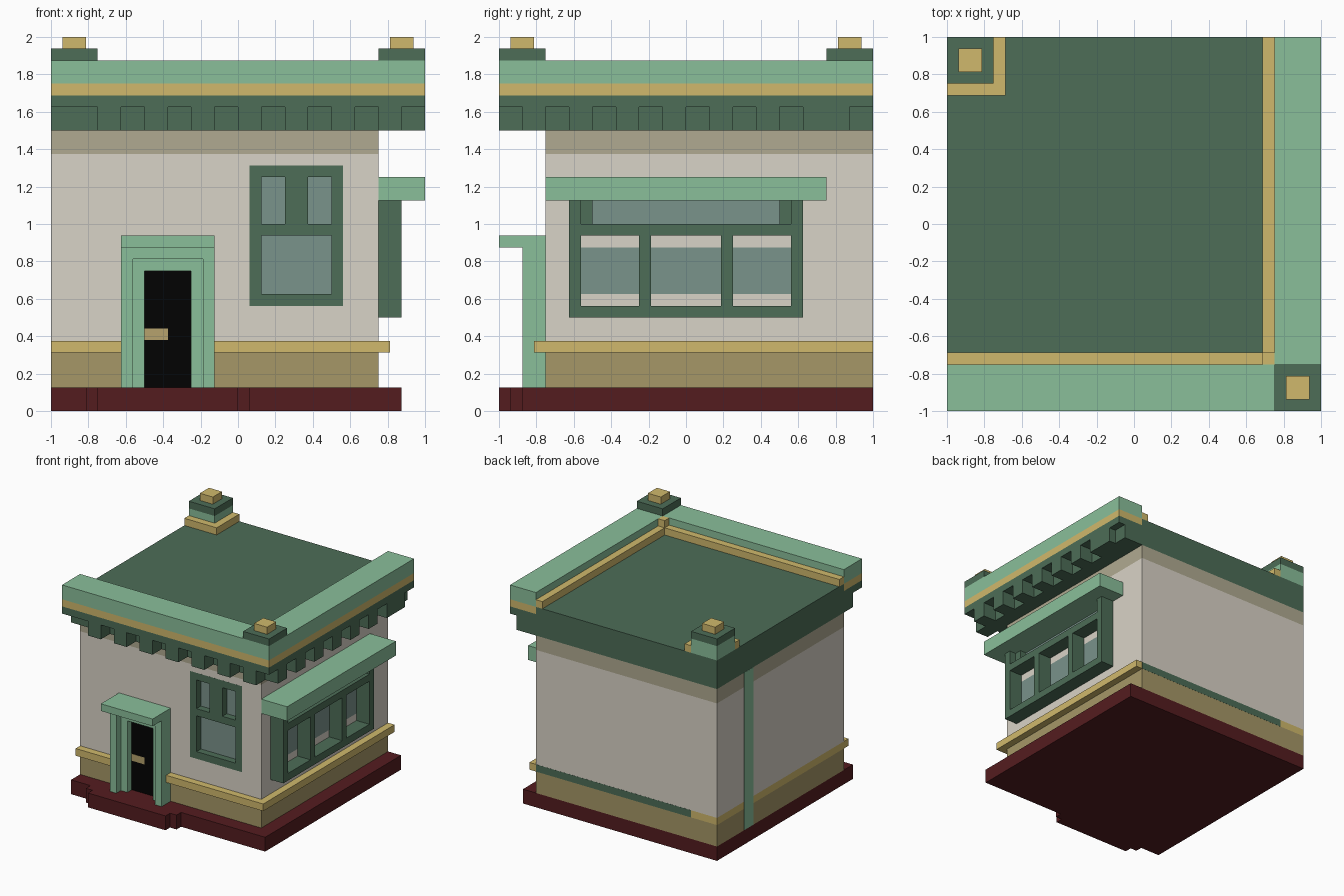
import bpy, bmesh
from mathutils import Vector

if "Cube" in bpy.data.objects:
    bpy.data.objects.remove(bpy.data.objects["Cube"], do_unlink=True)


def material(name, rgb):
    lin = [((c / 255 + 0.055) / 1.055) ** 2.4 if c > 10 else c / 255 / 12.92 for c in rgb]
    m = bpy.data.materials.new(name)
    m.use_nodes = True
    m.diffuse_color = (*lin, 1)
    m.node_tree.nodes["Principled BSDF"].inputs["Base Color"].default_value = (*lin, 1)
    return m


MAROON = material("maroon_base", (84, 28, 31))
OLIVE = material("olive_wall", (166, 151, 103))
GOLD = material("gold_trim", (208, 185, 108))
CREAM = material("cream_wall", (217, 211, 199))
KHAKI = material("khaki_band", (176, 170, 145))
DARK = material("dark_green", (77, 109, 87))
LIGHT = material("light_green", (138, 191, 154))
GLASS = material("grey_glass", (122, 147, 139))
BLACK = material("black_door", (2, 2, 2))
TAN = material("tan_handle", (182, 162, 109))


def part(name, mat, *boxes):
    """One object from boxes given as (x0, x1, y0, y1, z0, z1)."""
    bm = bmesh.new()
    for x0, x1, y0, y1, z0, z1 in boxes:
        verts = bmesh.ops.create_cube(bm, size=1)["verts"]
        size = Vector((x1 - x0, y1 - y0, z1 - z0))
        mid = Vector((x0 + x1, y0 + y1, z0 + z1)) / 2
        for v in verts:
            v.co = Vector(a * b for a, b in zip(v.co, size)) + mid
    me = bpy.data.meshes.new(name)
    bm.to_mesh(me)
    bm.free()
    me.materials.append(mat)
    ob = bpy.data.objects.new(name, me)
    bpy.context.collection.objects.link(ob)
    return ob


# Stepped base
part("base", MAROON, (-1, 0.875, -0.875, 1, 0, 0.125),
     (-0.8125, 0.0625, -0.9375, -0.875, 0, 0.125),
     (-0.75, 0, -1, -0.9375, 0, 0.125))

# Wall courses
B = (-1, 0.75, -0.75, 1)
part("lower_wall", OLIVE, (*B, 0.125, 0.3125))
part("trim_course", GOLD, (*B, 0.3125, 0.375),
     (-1, -0.625, -0.8125, -0.75, 0.3125, 0.375),
     (-0.125, 0.8125, -0.8125, -0.75, 0.3125, 0.375),
     (0.75, 0.8125, -0.75, 1, 0.3125, 0.375))
wall = part("main_wall", CREAM, (*B, 0.375, 1.375))
part("upper_band", KHAKI, (*B, 1.375, 1.5))
part("back_stripe", DARK, (-0.75, 0.75, 0.999, 1.001, 0.3125, 0.375))
part("side_stripe", LIGHT, (-1.001, -0.999, 0.5, 0.625, 0.125, 1.5))

# Front window recess cut from the wall
cutter = part("window_cutter", CREAM, (0.0625, 0.5625, -0.8, -0.6875, 0.5625, 1.3125))
cutter.hide_render = True
mod = wall.modifiers.new("recess", 'BOOLEAN')
mod.operation = 'DIFFERENCE'
mod.solver = 'EXACT'
mod.object = cutter
bpy.context.view_layer.objects.active = wall
bpy.ops.object.modifier_apply(modifier="recess")
bpy.data.objects.remove(cutter, do_unlink=True)

# Front window, flush with the wall
FY = (-0.7505, -0.6875)
part("front_window_frame", DARK,
     (0.0625, 0.125, *FY, 0.5625, 1.3125), (0.5, 0.5625, *FY, 0.5625, 1.3125),
     (0.125, 0.5, *FY, 0.5625, 0.625), (0.125, 0.5, *FY, 0.9375, 1.0),
     (0.125, 0.5, *FY, 1.25, 1.3125), (0.25, 0.375, *FY, 1.0, 1.25))
part("front_window_glass", GLASS, (0.125, 0.5, -0.69, -0.687, 0.625, 1.25))

# Side window with awning
SX = (0.75, 0.875)
frame = [(*SX, y, y + 0.0625, 0.5625, 0.9375) for y in (-0.25, 0.1875)]
frame += [(*SX, y, y + 0.0625, 0.5, 1.125) for y in (-0.625, 0.5625)]
frame += [(*SX, -0.5625, 0.5625, z, z + 0.0625) for z in (0.5, 0.9375)]
frame += [(0.75, 0.8125, y, y + 0.0625, 1.0, 1.125) for y in (-0.5625, 0.5)]
part("side_window_frame", DARK, *frame)
part("side_window_glass", GLASS,
     (0.749, 0.751, -0.5625, 0.5625, 0.625, 0.875),
     (0.749, 0.751, -0.5, 0.5, 1.0, 1.125))
part("side_awning", LIGHT, (0.75, 1, -0.75, 0.75, 1.125, 1.25))

# Door with stepped surround
part("door", BLACK, (-0.5, -0.25, -0.752, -0.749, 0.125, 0.75))
part("door_surround", LIGHT,
     (-0.625, -0.5625, -0.875, -0.75, 0.125, 0.875),
     (-0.1875, -0.125, -0.875, -0.75, 0.125, 0.875),
     (-0.5625, -0.1875, -0.875, -0.75, 0.8125, 0.875),
     (-0.5625, -0.5, -0.8125, -0.75, 0.125, 0.8125),
     (-0.25, -0.1875, -0.8125, -0.75, 0.125, 0.8125),
     (-0.5, -0.25, -0.8125, -0.75, 0.75, 0.8125),
     (-0.625, -0.125, -1, -0.75, 0.875, 0.9375))
part("door_handle", TAN, (-0.5, -0.375, -0.754, -0.75, 0.38, 0.44))

# Roof slab, cornice and dentils
part("roof_slab", DARK, (-1, 0.875, -0.875, 1, 1.5, 1.6875),
     (-1, 0.75, -0.75, 1, 1.6875, 1.75))
part("cornice", DARK, (-1, 1, -1, -0.875, 1.625, 1.6875),
     (0.875, 1, -0.875, 1, 1.625, 1.6875))
dentils = [(0.875, 1, 0.625, 0.875, 1.5, 1.625),
           (0.875, 0.9375, 0.875, 1, 1.5, 1.625)]
for i in range(7):
    a = 0.75 - 0.25 * i
    dentils.append((a, a + 0.125, -1, -0.875, 1.5, 1.625))
    dentils.append((0.875, 1, -a - 0.125, -a, 1.5, 1.625))
part("dentils", DARK, *dentils)

# Parapet with gold band outside and gold ledge along the roof
part("parapet_band", GOLD, (-1, 1, -1, -0.75, 1.6875, 1.75),
     (0.75, 1, -0.75, 1, 1.6875, 1.75))
part("parapet_ledge", GOLD, (-1, 0.75, -0.75, -0.6875, 1.75, 1.8125),
     (0.6875, 0.75, -0.6875, 1, 1.75, 1.8125),
     (0.6875, 0.75, -0.75, -0.6875, 1.8125, 1.875))
part("parapet", LIGHT, (-1, 1, -1, -0.75, 1.75, 1.875),
     (0.75, 1, -0.75, 1, 1.75, 1.875))

# Back corner pier
part("pier", LIGHT, (-1, -0.75, 0.75, 1, 1.75, 1.875))
part("pier_ledge", GOLD, (-1, -0.6875, 0.6875, 0.75, 1.75, 1.8125),
     (-0.75, -0.6875, 0.75, 1, 1.75, 1.8125))

# Matching caps on the pier and the parapet corner
for name, x, y in (("pier", -0.875, 0.875), ("parapet", 0.875, -0.875)):
    part(name + "_cap", DARK, (x - 0.125, x + 0.125, y - 0.125, y + 0.125, 1.875, 1.9375))
    part(name + "_finial", GOLD, (x - 0.0625, x + 0.0625, y - 0.0625, y + 0.0625, 1.9375, 2))
